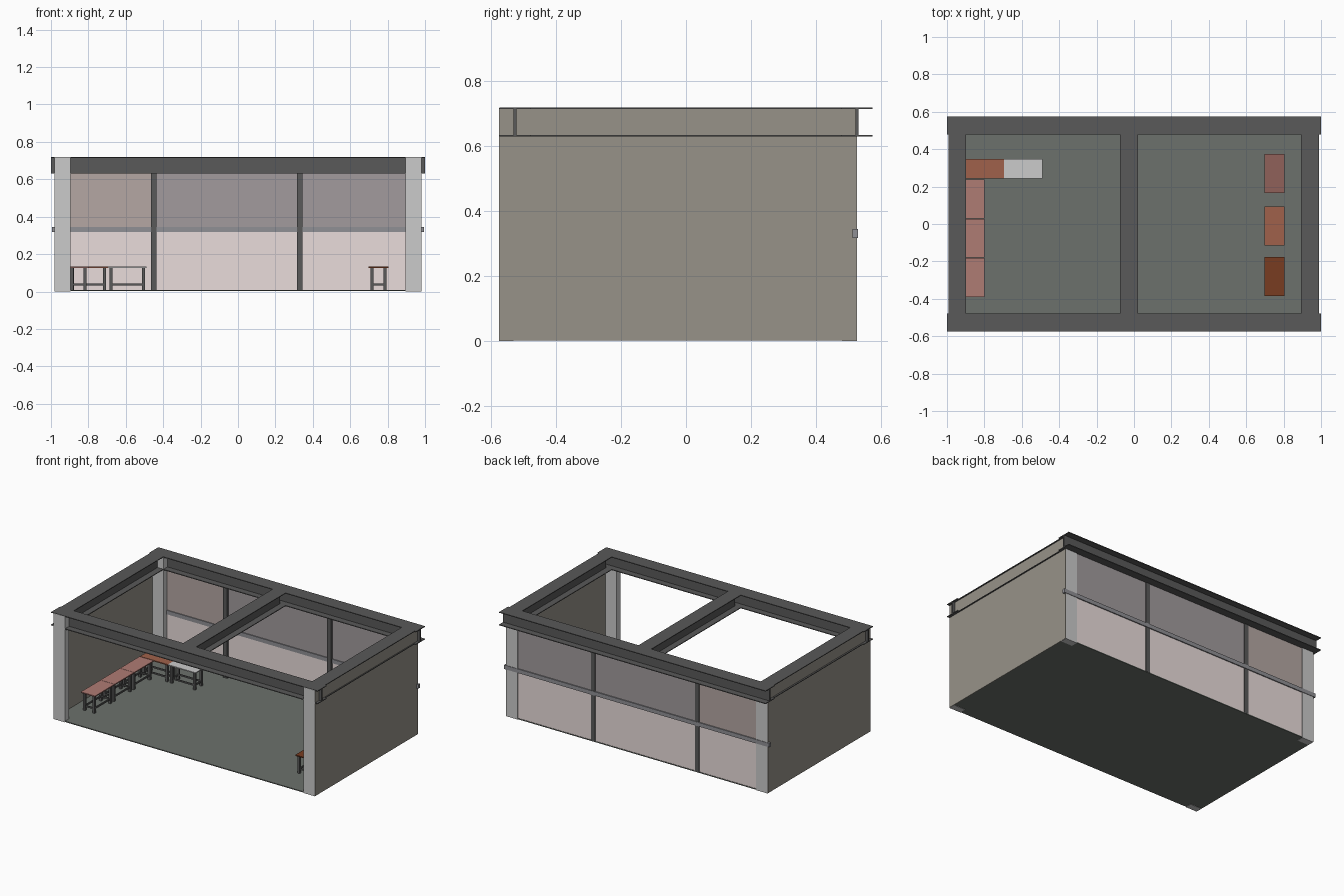
import bpy, bmesh
from mathutils import Matrix

if "Cube" in bpy.data.objects:
    bpy.data.objects.remove(bpy.data.objects["Cube"])


def material(name, *rgb):
    m = bpy.data.materials.new(name)
    m.diffuse_color = (*rgb, 1)
    m.use_nodes = True
    m.node_tree.nodes["Principled BSDF"].inputs["Base Color"].default_value = m.diffuse_color
    return m


STEEL = material("dark_steel", 0.10, 0.10, 0.10)
FLOOR = material("floor_slate", 0.15, 0.165, 0.15)
WALL = material("wall_taupe", 0.31, 0.29, 0.25)
RAIL = material("rail_grey", 0.28, 0.28, 0.30)
LOWER = material("lower_glass", 0.82, 0.72, 0.71)
UPPER = material("upper_glass", 0.36, 0.33, 0.34)
UPPER_WARM = material("upper_glass_warm", 0.46, 0.39, 0.37)
PINK = material("pink_wood", 0.43, 0.20, 0.175)
RUST = material("rust_wood", 0.35, 0.12, 0.07)
PLUM = material("plum_wood", 0.28, 0.12, 0.10)
BROWN = material("brown_wood", 0.19, 0.045, 0.015)


def boxes(name, parts, mat=None):
    """One object from boxes given as (x0, x1, y0, y1, z0, z1)."""
    bm = bmesh.new()
    for x0, x1, y0, y1, z0, z1 in parts:
        centre = ((x0 + x1) / 2, (y0 + y1) / 2, (z0 + z1) / 2)
        size = (x1 - x0, y1 - y0, z1 - z0, 1)
        bmesh.ops.create_cube(bm, size=1,
                              matrix=Matrix.Translation(centre) @ Matrix.Diagonal(size))
    me = bpy.data.meshes.new(name)
    bm.to_mesh(me)
    bm.free()
    ob = bpy.data.objects.new(name, me)
    bpy.context.collection.objects.link(ob)
    if mat:
        me.materials.append(mat)
    return ob


def i_beam(name, axis, centre, start, end):
    """I-section roof beam running along x or y."""
    w, web, t, z0, z1 = 0.048, 0.005, 0.005, 0.63, 0.72
    sections = [(w, z0, z0 + t), (web, z0 + t, z1 - t), (w, z1 - t, z1)]
    parts = []
    for h, a, b in sections:
        across, along = (centre - h, centre + h), (start, end)
        parts.append((*along, *across, a, b) if axis == "x" else (*across, *along, a, b))
    # single welded-looking profile
    ob = boxes(name, parts, STEEL)
    return ob


# floor and side walls
boxes("floor", [(-0.978, 0.978, -0.575, 0.525, 0.002, 0.008)], FLOOR)
for side, s in (("left", -1), ("right", 1)):
    x = sorted((s * 0.977, s * 0.982))
    boxes(side + "_wall", [(*x, -0.575, 0.525, 0.002, 0.717)], WALL)
    # corner columns
    x = sorted((s * 0.895, s * 0.98))
    boxes(side + "_front_column", [(*x, -0.576, -0.531, 0, 0.718)])
    boxes(side + "_back_column", [(*x, 0.48, 0.526, 0, 0.718)])

# roof frame
i_beam("front_beam", "x", -0.527, -1, 1)
i_beam("back_beam", "x", 0.527, -1, 1)
i_beam("left_beam", "y", -0.945, -0.479, 0.479)
i_beam("right_beam", "y", 0.941, -0.479, 0.479)
i_beam("middle_beam", "y", -0.027, -0.479, 0.479)

# glazed back wall
boxes("lower_glass", [(-0.895, 0.895, 0.518, 0.522, 0.008, 0.32)], LOWER)
boxes("upper_glass", [(-0.45, 0.895, 0.518, 0.522, 0.345, 0.63)], UPPER)
boxes("upper_glass_left", [(-0.895, -0.45, 0.518, 0.522, 0.345, 0.63)], UPPER_WARM)
boxes("back_mullions", [(x - 0.015, x + 0.015, 0.505, 0.526, 0.006, 0.63)
                        for x in (-0.45, 0.33)], STEEL)
boxes("back_rail", [(-0.995, 0.995, 0.512, 0.529, 0.318, 0.345)], RAIL)


def stool(name, cx, cy, along_x, mat):
    """Long stool: plank top, four legs, low stretchers."""
    hx, hy = (0.104, 0.053) if along_x else (0.053, 0.104)
    boxes(name + "_top", [(cx - hx, cx + hx, cy - hy, cy + hy, 0.126, 0.133)], mat)
    lx, ly, r = hx - 0.018, hy - 0.018, 0.008
    parts = [(cx + i * lx - r, cx + i * lx + r, cy + j * ly - r, cy + j * ly + r, 0.008, 0.126)
             for i in (-1, 1) for j in (-1, 1)]
    for s in (-1, 1):
        parts.append((cx - lx, cx + lx, cy + s * ly - 0.004, cy + s * ly + 0.004, 0.032, 0.042))
        parts.append((cx + s * lx - 0.004, cx + s * lx + 0.004, cy - ly, cy + ly, 0.032, 0.042))
    boxes(name + "_legs", parts, STEEL)


# stools: L-shaped row on the left, three separate on the right
for k in range(3):
    stool(f"left_stool_{k}", -0.853, -0.286 + 0.21 * k, False, PINK)
stool("corner_stool", -0.80, 0.295, True, RUST)
stool("end_stool", -0.592, 0.295, True, None)
for k, (y, mat) in enumerate(((-0.28, BROWN), (-0.01, RUST), (0.27, PLUM))):
    stool(f"right_stool_{k}", 0.752, y, False, mat)
